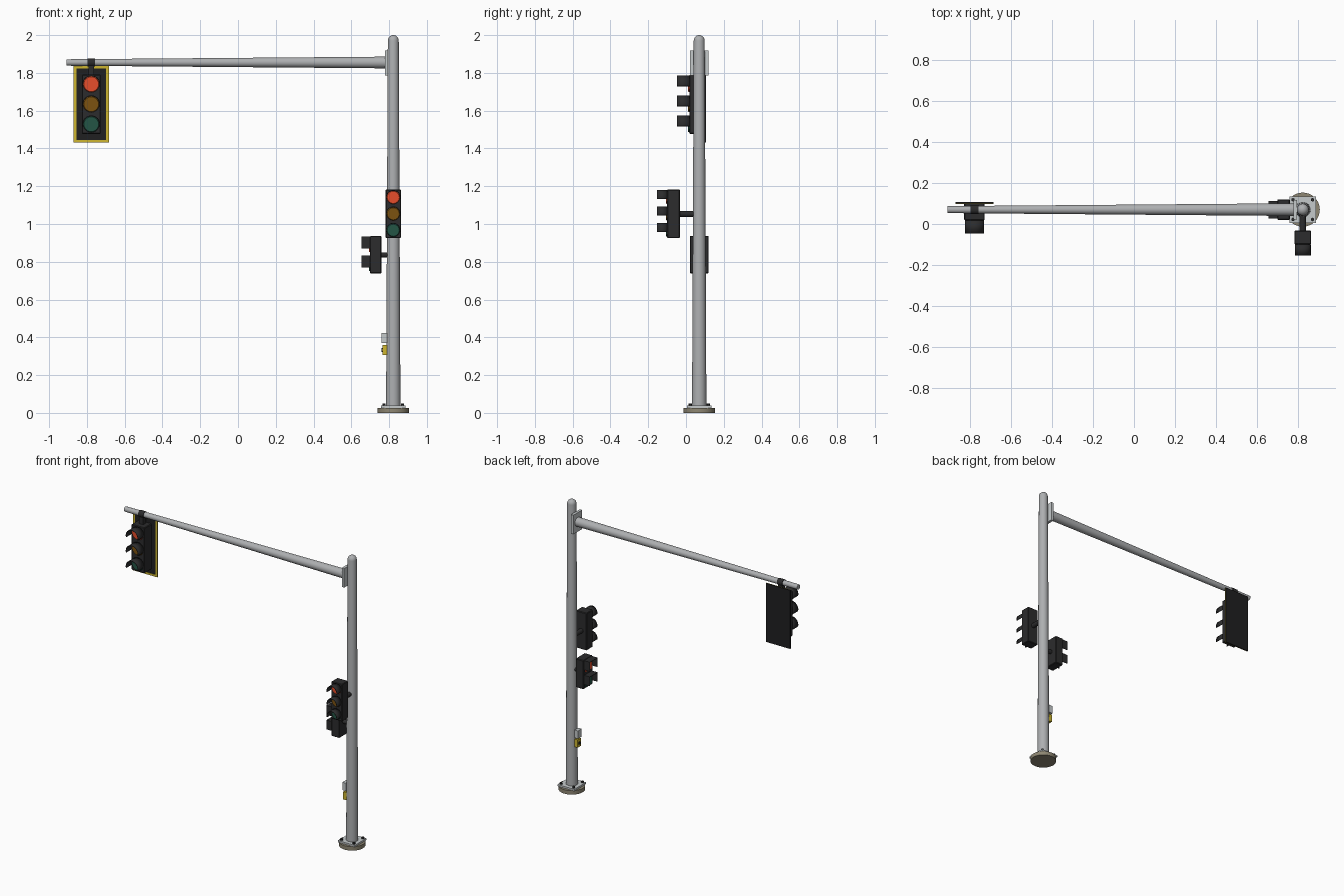
import bpy, bmesh
from math import sin, cos, pi, radians
from mathutils import Vector

cube = bpy.data.objects.get("Cube")
if cube:
    bpy.data.objects.remove(cube, do_unlink=True)


def material(name, rgb):
    m = bpy.data.materials.new(name)
    m.use_nodes = True
    m.diffuse_color = (*rgb, 1)
    m.node_tree.nodes["Principled BSDF"].inputs["Base Color"].default_value = (*rgb, 1)
    return m


STEEL = material("galvanised steel", (0.42, 0.43, 0.44))
PLATE = material("pale plate", (0.56, 0.59, 0.60))
DARK = material("dark housing", (0.025, 0.025, 0.026))
BLACK = material("black panel", (0.014, 0.014, 0.015))
YELLOW = material("yellow", (0.62, 0.47, 0.03))
CONCRETE = material("concrete", (0.27, 0.24, 0.17))
RED = material("lit red lens", (0.85, 0.08, 0.025))
AMBER = material("dim amber lens", (0.20, 0.085, 0.005))
GREEN = material("dim green lens", (0.017, 0.09, 0.06))

FRONT, SIDE, UP = Vector((0, -1, 0)), Vector((-1, 0, 0)), Vector((0, 0, 1))
PX, PY = 0.822, 0.07      # pole axis
ARM_Z = 1.855


def finish(name, bm, mat, smooth=False):
    bmesh.ops.recalc_face_normals(bm, faces=bm.faces[:])
    me = bpy.data.meshes.new(name)
    bm.to_mesh(me)
    bm.free()
    me.materials.append(mat)
    ob = bpy.data.objects.new(name, me)
    bpy.context.collection.objects.link(ob)
    if smooth:
        bpy.ops.object.select_all(action='DESELECT')
        ob.select_set(True)
        bpy.context.view_layer.objects.active = ob
        bpy.ops.object.shade_smooth_by_angle(angle=radians(35))
    return ob


def box(name, center, size, mat, bevel=0):
    bm = bmesh.new()
    bmesh.ops.create_cube(bm, size=1)
    for v in bm.verts:
        v.co = Vector(center) + v.co * Vector(size)
    ob = finish(name, bm, mat)
    if bevel:
        mod = ob.modifiers.new("Bevel", 'BEVEL')
        mod.width, mod.segments = bevel, 1
    return ob


def rod(name, start, end, r1, r2, mat, sides=24):
    start, end = Vector(start), Vector(end)
    axis = end - start
    bm = bmesh.new()
    bmesh.ops.create_cone(bm, cap_ends=True, segments=sides, radius1=r1, radius2=r2, depth=axis.length)
    turn = UP.rotation_difference(axis.normalized())
    for v in bm.verts:
        v.co = (start + end) / 2 + turn @ v.co
    return finish(name, bm, mat, smooth=sides > 8)


def lathe(name, profile, x, y, mat, sides=24):
    bm = bmesh.new()
    verts = [bm.verts.new((r, 0, z)) for r, z in profile]
    edges = [bm.edges.new(pair) for pair in zip(verts, verts[1:])]
    bmesh.ops.spin(bm, geom=verts + edges, axis=UP, cent=(0, 0, 0), angle=2 * pi, steps=sides)
    bmesh.ops.remove_doubles(bm, verts=bm.verts[:], dist=0.0001)
    bmesh.ops.translate(bm, verts=bm.verts[:], vec=(x, y, 0))
    return finish(name, bm, mat, smooth=True)


def hood(name, outline, origin, forward, depth, smooth):
    """Open visor: an (across, up) outline pushed forward and thickened."""
    across = forward.cross(UP)
    bm = bmesh.new()
    back = [bm.verts.new(Vector(origin) + across * u + UP * v) for u, v in outline]
    front = [bm.verts.new(v.co + forward * depth) for v in back]
    for i in range(len(back) - 1):
        bm.faces.new((back[i], back[i + 1], front[i + 1], front[i]))
    ob = finish(name, bm, DARK, smooth)
    mod = ob.modifiers.new("Solidify", 'SOLIDIFY')
    mod.thickness, mod.offset = 0.004, 0


def vehicle_signal(name, x, face_y, z, s):
    """Three-lens head facing the front; s scales every dimension."""
    depth = 0.068 * s
    box(name + "_housing", (x, face_y + depth / 2, z), (0.082 * s, depth, 0.257 * s), DARK, 0.004)
    arc = [(0.037 * s * cos(a), 0.037 * s * sin(a))
           for a in (radians(-15 + 210 * i / 18) for i in range(19))]
    for label, mat, step in (("red", RED, 1), ("amber", AMBER, 0), ("green", GREEN, -1)):
        c = Vector((x, face_y, z + step * 0.087 * s))
        rod(f"{name}_{label}_lens", c, c + FRONT * 0.007, 0.035 * s, 0.032 * s, mat)
        hood(f"{name}_{label}_visor", arc, c, FRONT, 0.053 * s, True)


# Foundation, base plate and anchor bolts
rod("foundation", (PX, PY, 0), (PX, PY, 0.027), 0.083, 0.083, CONCRETE, 32)
box("base_plate", (PX, PY, 0.033), (0.128, 0.128, 0.012), PLATE)
for i, (sx, sy) in enumerate([(-1, -1), (1, -1), (1, 1), (-1, 1)]):
    bx, by = PX + sx * 0.048, PY + sy * 0.048
    rod(f"anchor_bolt_{i}", (bx, by, 0.039), (bx, by, 0.05), 0.009, 0.009, DARK, 6)

# Tapered pole with a domed cap
dome = [(0.029 * cos(a), 1.971 + 0.029 * sin(a)) for a in (i * pi / 12 for i in range(7))]
lathe("pole", [(0, 0.035), (0.038, 0.035)] + dome, PX, PY, STEEL)

# Mast arm with its flange
box("arm_flange", (0.786, PY, 1.852), (0.018, 0.096, 0.132), PLATE)
rod("mast_arm", (0.79, PY, ARM_Z), (-0.908, PY, ARM_Z), 0.031, 0.017, STEEL)

# Signal hung from the arm, with a yellow-edged back panel
SX, SZ = -0.777, 1.634
vehicle_signal("arm_signal", SX, 0.018, SZ, 1.22)
box("back_panel", (SX, 0.104, SZ), (0.186, 0.006, 0.404), BLACK)
for side in (-1, 1):
    box(f"panel_edge_side_{side}", (SX + side * 0.086, 0.0995, SZ), (0.014, 0.003, 0.404), YELLOW)
    box(f"panel_edge_end_{side}", (SX, 0.0995, SZ + side * 0.195), (0.186, 0.003, 0.014), YELLOW)
box("arm_hanger", (SX, PY, 1.815), (0.03, 0.03, 0.07), DARK)
rod("arm_clamp", (SX - 0.02, PY, ARM_Z), (SX + 0.02, PY, ARM_Z), 0.022, 0.022, DARK)

# Signal on the front of the pole
vehicle_signal("pole_signal", PX, -0.1, 1.054, 1)
rod("pole_signal_bracket", (PX, -0.04, 1.053), (PX, 0.05, 1.053), 0.016, 0.016, DARK, 16)

# Crossing signal facing sideways
box("crossing_housing", (0.7285, PY, 0.8375), (0.061, 0.1, 0.199), DARK, 0.004)
rod("crossing_bracket", (0.75, PY, 0.836), (0.80, PY, 0.836), 0.014, 0.014, DARK, 16)
square = [(-0.041, -0.017), (-0.041, 0.045), (0.041, 0.045), (0.041, -0.017)]
for label, mat, z in (("stop", RED, 0.888), ("walk", GREEN, 0.787)):
    hood(f"crossing_{label}_visor", square, (0.70, PY, z), SIDE, 0.045, False)
    box(f"crossing_{label}_lens", (0.697, PY, z), (0.005, 0.07, 0.07), mat)

# Push button and its sign
box("button_sign", (0.775, PY, 0.397), (0.028, 0.04, 0.054), PLATE)
box("button_box", (0.778, PY, 0.333), (0.026, 0.034, 0.053), YELLOW)
rod("push_button", (0.768, PY, 0.333), (0.760, PY, 0.333), 0.01, 0.01, DARK, 16)
